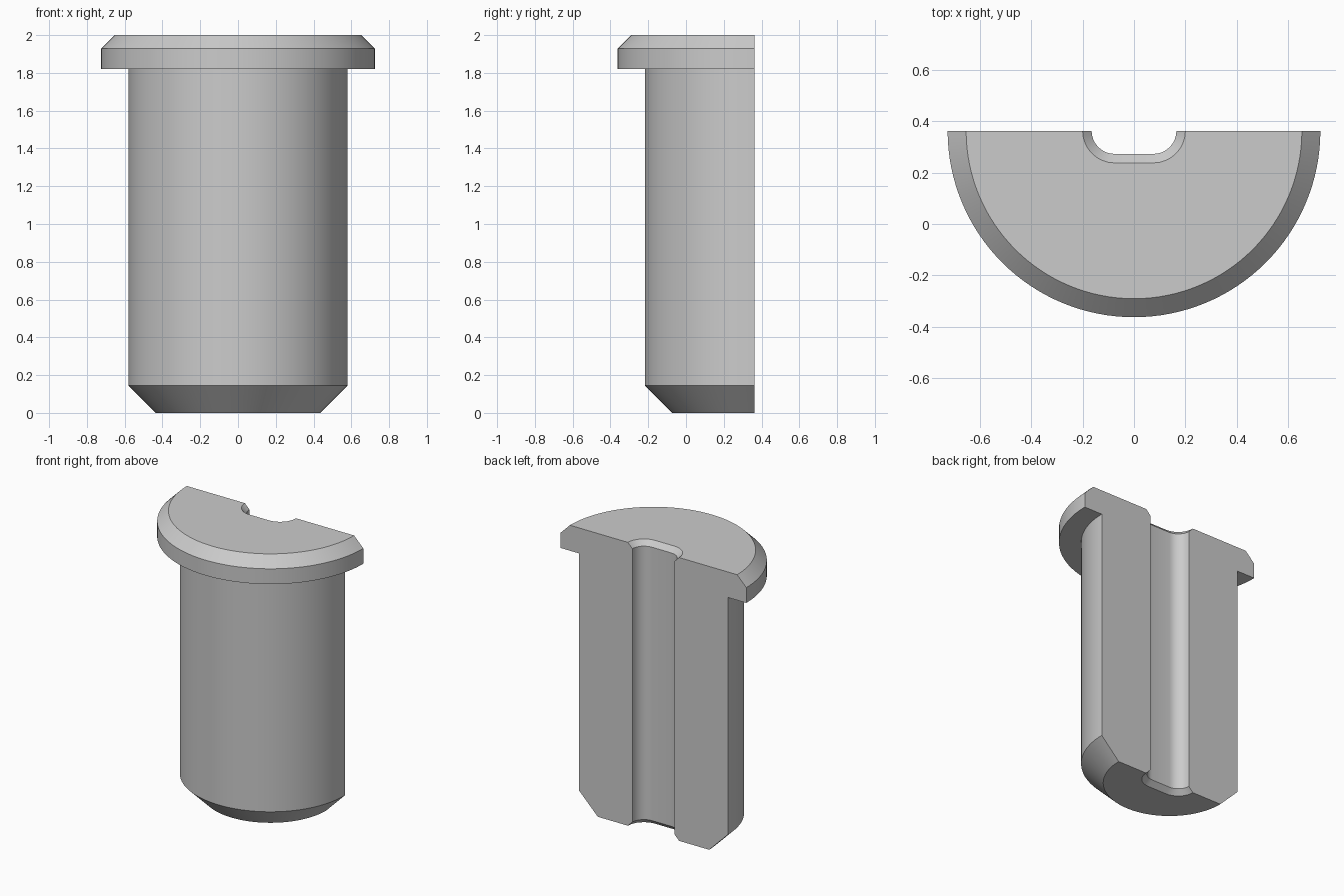
import bpy, bmesh, math

if "Cube" in bpy.data.objects:
    bpy.data.objects.remove(bpy.data.objects["Cube"], do_unlink=True)

CUT_Y = 0.3625      # plane of the flat split face
SEGMENTS = 64       # steps around the half turn

grey = bpy.data.materials.new("plain grey")
grey.use_nodes = True
color = (0.6, 0.6, 0.6, 1)
grey.diffuse_color = color
grey.node_tree.nodes["Principled BSDF"].inputs["Base Color"].default_value = color


def loft(name, rings, split=False):
    """Skin a stack of equal rings; a split stack gets one flat side wall."""
    bm = bmesh.new()
    loops = [[bm.verts.new(p) for p in ring] for ring in rings]
    count = len(loops[0])
    for low, high in zip(loops, loops[1:]):
        for i in range(count - 1 if split else count):
            j = (i + 1) % count
            bm.faces.new((low[i], low[j], high[j], high[i]))
    bm.faces.new(loops[0][::-1])
    bm.faces.new(loops[-1])
    if split:
        bm.faces.new([l[0] for l in loops] + [l[-1] for l in reversed(loops)])
    bmesh.ops.recalc_face_normals(bm, faces=bm.faces)
    mesh = bpy.data.meshes.new(name)
    bm.to_mesh(mesh)
    bm.free()
    mesh.materials.append(grey)
    obj = bpy.data.objects.new(name, mesh)
    bpy.context.collection.objects.link(obj)
    return obj


def half_ring(radius, z):
    angles = [math.pi * (1 + i / SEGMENTS) for i in range(SEGMENTS + 1)]
    return [(radius * math.cos(a), CUT_Y + radius * math.sin(a), z) for a in angles]


def slot_ring(radius, z, half_flat=0.075, steps=16):
    points = []
    for side, start in ((1, -math.pi / 2), (-1, math.pi / 2)):
        for i in range(steps + 1):
            a = start + math.pi * i / steps
            points.append((side * half_flat + radius * math.cos(a),
                           CUT_Y + radius * math.sin(a), z))
    return points


# Half bushing: tapered foot, shaft, collar and bevelled rim
profile = [(0.435, 0), (0.58, 0.145), (0.58, 1.82),
           (0.725, 1.82), (0.725, 1.928), (0.653, 2)]
body = loft("half_flanged_bushing", [half_ring(r, z) for r, z in profile], split=True)

# Rounded slot cutter, flared at both ends
flare = [(0.135, -0.01), (0.09, 0.035), (0.09, 1.965), (0.135, 2.01)]
cutter = loft("slot_cutter", [slot_ring(r, z) for r, z in flare])
cutter.hide_render = True

# Cut the channel through the flat face
cut = body.modifiers.new("channel", 'BOOLEAN')
cut.operation = 'DIFFERENCE'
cut.solver = 'EXACT'
cut.object = cutter
bpy.ops.object.select_all(action='DESELECT')
body.select_set(True)
bpy.context.view_layer.objects.active = body
bpy.ops.object.modifier_apply(modifier=cut.name)
bpy.data.objects.remove(cutter, do_unlink=True)

bpy.ops.object.shade_smooth_by_angle(angle=math.radians(30))
